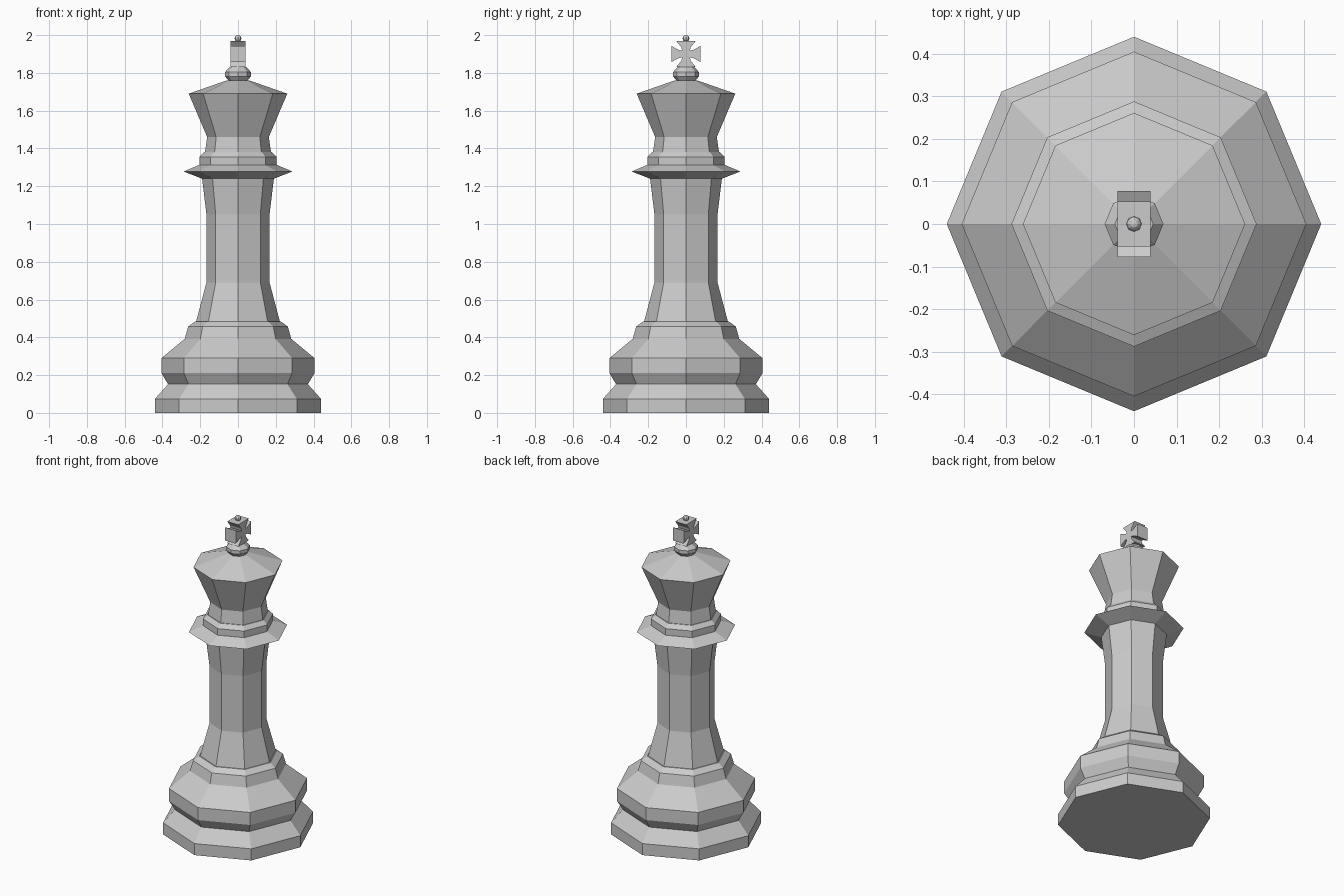
import bpy, bmesh
from math import cos, sin, tau

if "Cube" in bpy.data.objects:
    bpy.data.objects.remove(bpy.data.objects["Cube"])

SIDES = 8


def finish(name, bm):
    bmesh.ops.recalc_face_normals(bm, faces=bm.faces)
    mesh = bpy.data.meshes.new(name)
    bm.to_mesh(mesh)
    bm.free()
    obj = bpy.data.objects.new(name, mesh)
    bpy.context.collection.objects.link(obj)
    return obj


def lathe(name, profile):
    """Turn (radius, z) points into a closed eight-sided solid."""
    bm = bmesh.new()
    rings = [[bm.verts.new((r * cos(tau * i / SIDES), r * sin(tau * i / SIDES), z))
              for i in range(SIDES)] for r, z in profile]
    for a, b in zip(rings, rings[1:]):
        for i in range(SIDES):
            j = (i + 1) % SIDES
            bm.faces.new((a[i], a[j], b[j], b[i]))
    bm.faces.new(rings[0][::-1])
    bm.faces.new(rings[-1])
    return finish(name, bm)


# Turned parts, bottom to top
lathe("base", [(0.44, 0), (0.44, 0.074), (0.37, 0.152), (0.405, 0.21),
               (0.405, 0.29), (0.282, 0.392), (0.264, 0.457), (0.228, 0.483)])
lathe("column", [(0.222, 0.483), (0.167, 0.69), (0.167, 1.05), (0.19, 1.24)])
lathe("collar", [(0.19, 1.24), (0.288, 1.278), (0.205, 1.313), (0.205, 1.355), (0.18, 1.38)])
lathe("head", [(0.175, 1.38), (0.163, 1.46), (0.261, 1.69), (0.06, 1.76)])
lathe("bead", [(0.05, 1.76), (0.069, 1.782), (0.069, 1.804), (0.045, 1.83)])

# Flared cross, one quarter outline mirrored around and extruded along x
quarter = [(0.077, 0.042), (0.038, 0.022), (0.02, 0.018), (0.025, 0.036), (0.053, 0.07)]
outline = []
for sy, sz in ((1, 1), (-1, 1), (-1, -1), (1, -1)):
    pts = [(y * sy, z * sz) for y, z in quarter]
    outline += pts if sy * sz > 0 else pts[::-1]
bm = bmesh.new()
face = bm.faces.new([bm.verts.new((-0.039, y, 1.9 + z)) for y, z in outline])
ext = bmesh.ops.extrude_face_region(bm, geom=[face])
bmesh.ops.translate(bm, vec=(0.078, 0, 0),
                    verts=[v for v in ext["geom"] if isinstance(v, bmesh.types.BMVert)])
finish("cross", bm)

# Small ball on top
bm = bmesh.new()
bmesh.ops.create_uvsphere(bm, u_segments=8, v_segments=6, radius=0.018)
bmesh.ops.translate(bm, vec=(0, 0, 1.982), verts=bm.verts)
finish("finial", bm)
